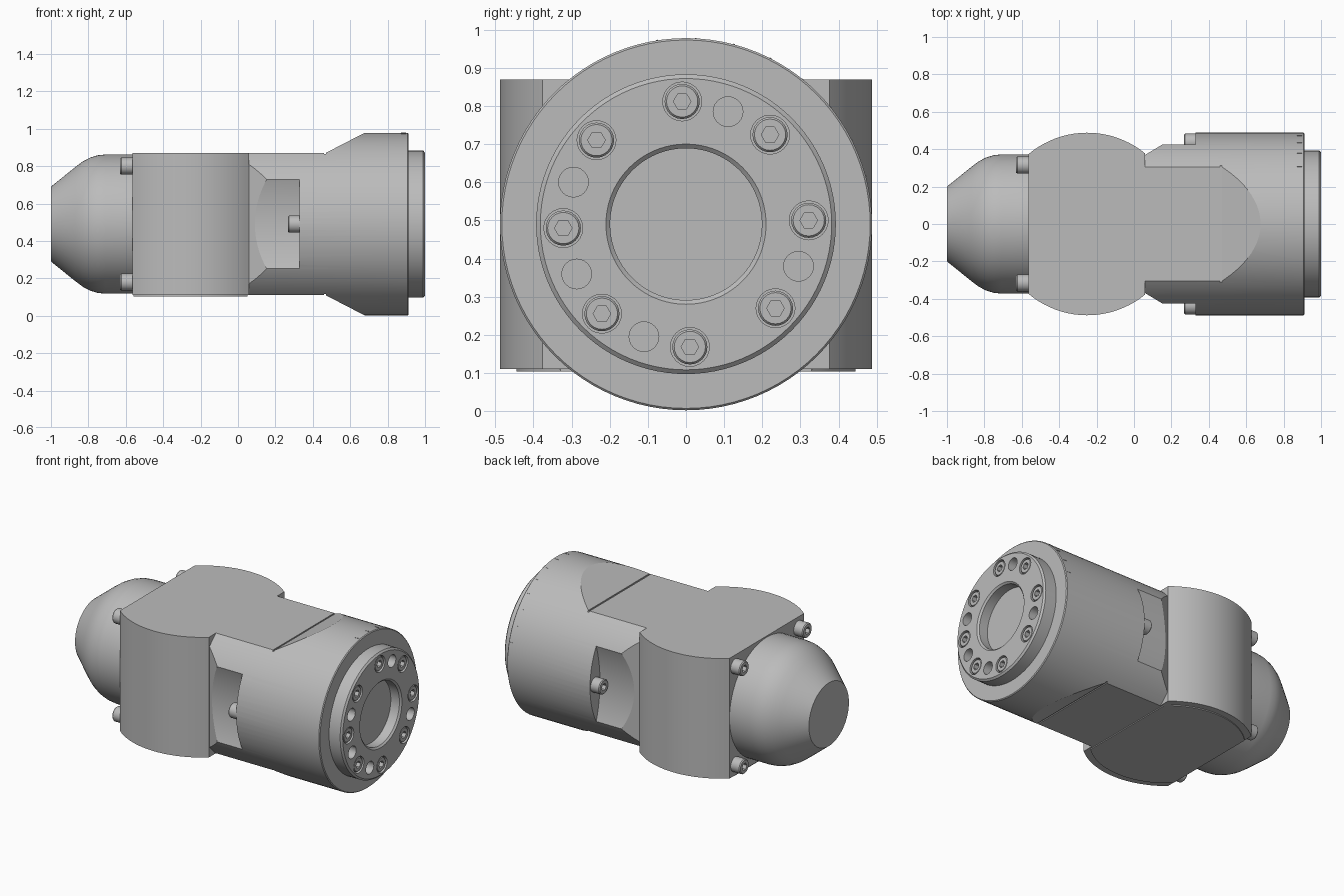
import bpy, bmesh, math
from mathutils import Matrix, Vector

if "Cube" in bpy.data.objects:
    bpy.data.objects.remove(bpy.data.objects["Cube"])

AXIS_Z = 0.49   # height of the barrel axis
R = 0.488       # radius of barrel and elbow block
LOW, HIGH = 0.11, 0.87
ELBOW_X = -0.25

metal = bpy.data.materials.new("machined_grey")
metal.use_nodes = True
GREY = (0.5, 0.5, 0.5, 1)
metal.diffuse_color = GREY
metal.node_tree.nodes["Principled BSDF"].inputs["Base Color"].default_value = GREY


def finish(name, bm):
    bmesh.ops.remove_doubles(bm, verts=bm.verts, dist=1e-5)
    bmesh.ops.recalc_face_normals(bm, faces=bm.faces)
    mesh = bpy.data.meshes.new(name)
    bm.to_mesh(mesh)
    bm.free()
    mesh.materials.append(metal)
    ob = bpy.data.objects.new(name, mesh)
    bpy.context.collection.objects.link(ob)
    return ob


def lathe(name, profile, y=0, z=AXIS_Z, steps=72):
    """Revolve (x, radius) points about a line parallel to x."""
    bm = bmesh.new()
    vs = [bm.verts.new((x, 0, r)) for x, r in profile]
    es = [bm.edges.new(pair) for pair in zip(vs, vs[1:])]
    bmesh.ops.spin(bm, geom=vs + es, cent=(0, 0, 0), axis=(1, 0, 0),
                   angle=math.tau, steps=steps)
    bmesh.ops.translate(bm, verts=bm.verts, vec=(0, y, z))
    return finish(name, bm)


def rod(name, x0, x1, r, y=0, z=AXIS_Z, steps=72):
    return lathe(name, [(x0, 0), (x0, r), (x1, r), (x1, 0)], y, z, steps)


def prism(name, points, place, lo, hi):
    """Extrude a 2D outline; place(a, b, depth) gives the 3D position."""
    bm = bmesh.new()
    face = bm.faces.new([bm.verts.new(place(a, b, lo)) for a, b in points])
    out = bmesh.ops.extrude_face_region(bm, geom=[face])
    verts = [v for v in out["geom"] if isinstance(v, bmesh.types.BMVert)]
    shift = Vector(place(0, 0, hi)) - Vector(place(0, 0, lo))
    bmesh.ops.translate(bm, verts=verts, vec=shift)
    return finish(name, bm)


def plan(a, b, d):
    return (a, b, d)


def side(a, b, d):
    return (a, d, b)


def cut(target, cutters):
    bpy.context.view_layer.objects.active = target
    for c in cutters:
        mod = target.modifiers.new("cut", "BOOLEAN")
        mod.operation, mod.solver, mod.object = "DIFFERENCE", "EXACT", c
        bpy.ops.object.modifier_apply(modifier=mod.name)
        bpy.data.objects.remove(c)


def smooth(ob):
    bpy.ops.object.select_all(action="DESELECT")
    ob.select_set(True)
    bpy.context.view_layer.objects.active = ob
    bpy.ops.object.shade_smooth_by_angle(angle=math.radians(25))


def round_block(name, radius, x0, x1, lo, hi):
    """Vertical cylinder trimmed by flat faces at x0 and x1."""
    pts = []
    a0 = math.acos((x1 - ELBOW_X) / radius)
    a1 = math.acos((x0 - ELBOW_X) / radius)
    for sign in (1, -1):
        arc = [a0 + (a1 - a0) * i / 20 for i in range(21)]
        half = [(ELBOW_X + radius * math.cos(a), sign * radius * math.sin(a)) for a in arc]
        pts += half if sign > 0 else half[::-1]
    ob = prism(name, pts, plan, lo, hi)
    smooth(ob)
    return ob


# Elbow block with thin cover underneath
round_block("elbow_block", R, -0.565, 0.06, LOW, HIGH)
round_block("bottom_cover", 0.445, -0.56, 0.05, LOW - 0.006, LOW + 0.01)

# Barrel: flats above and below, ramps, and a scooped pocket on each side
barrel = lathe("barrel", [(0, 0), (0, R), (0.907, R), (0.912, R - 0.005), (0.912, 0)], steps=96)
cutters = []
for s in (1, -1):
    ramp = [(-0.1, 0.38), (0.46, 0.38), (0.46, 0.374), (0.47, 0.374), (0.47, 0.381),
            (0.7, 0.5), (0.7, 0.7), (-0.1, 0.7)]
    cutters.append(prism("ramp_cutter", [(x, AXIS_Z + s * h) for x, h in ramp], side, -1, 1))
    bevel = [(-0.1, 0.274), (0.33, 0.532), (0.33, 0.8), (-0.1, 0.8)]
    cutters.append(prism("bevel_cutter", [(x, s * y) for x, y in bevel], plan, -0.2, 1.2))
    cutters.append(rod("scoop_cutter", -0.2, 0.33, 0.77, y=s * 1.158, steps=128))
cut(barrel, cutters)
smooth(barrel)

# Output flange with bore, screw seats and plain holes
flange = lathe("output_flange", [(0.88, 0), (0.88, 0.393), (0.99, 0.393), (1, 0.382), (1, 0.21),
                                 (0.99, 0.199), (0.93, 0.199), (0.93, 0)], steps=96)


def on_circle(radius, degrees):
    a = math.radians(degrees)
    return radius * math.cos(a), AXIS_Z + radius * math.sin(a)


screw_spots = [on_circle(0.322, 1.8 + 45 * i) for i in range(8)]
hole_spots = [on_circle(0.315, 24.5 + 45 * i) for i in (1, 3, 4, 5, 7)]
cut(flange, [rod("seat_cutter", 0.945, 1.1, 0.051, y, z, 24) for y, z in screw_spots]
    + [rod("hole_cutter", 0.94, 1.1, 0.039, y, z, 24) for y, z in hole_spots])
smooth(flange)

# Rear dome
dome = lathe("rear_dome", [(-0.5, 0), (-0.5, 0.372), (-0.71, 0.372), (-0.75, 0.368), (-0.79, 0.356),
                           (-0.83, 0.335), (-0.87, 0.305), (-1, 0.2), (-1, 0)])
smooth(dome)

# Socket-head screw, copied to every position; local +x is the head's face
head = lathe("flange_screw", [(-0.067, 0), (-0.067, 0.046), (-0.006, 0.046), (0, 0.041), (0, 0)],
             z=0, steps=24)
hexagon = [(0.023 * math.cos(i * math.pi / 3), 0.023 * math.sin(i * math.pi / 3)) for i in range(6)]
cut(head, [prism("hex_cutter", hexagon, lambda a, b, d: (d, a, b), -0.03, 0.05)])
smooth(head)


def screw(name, x, y, z, backward):
    ob = bpy.data.objects.new(name, head.data)
    ob.location = (x, y, z)
    ob.rotation_euler.z = math.pi if backward else 0
    bpy.context.collection.objects.link(ob)


head.location = (0.996, *screw_spots[0])
for y, z in screw_spots[1:]:
    screw("flange_screw", 0.996, y, z, False)
for s in (1, -1):
    screw("pocket_screw", 0.268, s * 0.437, AXIS_Z, True)
    for dz in (0.31, -0.31):
        screw("rear_screw", -0.63, s * 0.315, AXIS_Z + dz, True)

# Fine index ticks near the barrel rim
bm = bmesh.new()
for i in range(8):
    turn = Matrix.Rotation(math.radians(15 + 12 * i), 4, "X")
    put = Matrix.Translation((0.885, 0, AXIS_Z)) @ turn @ Matrix.Translation((0, R, 0))
    bmesh.ops.create_cube(bm, size=1, matrix=put @ Matrix.Diagonal((0.025, 0.003, 0.005, 1)))
finish("index_ticks", bm)
